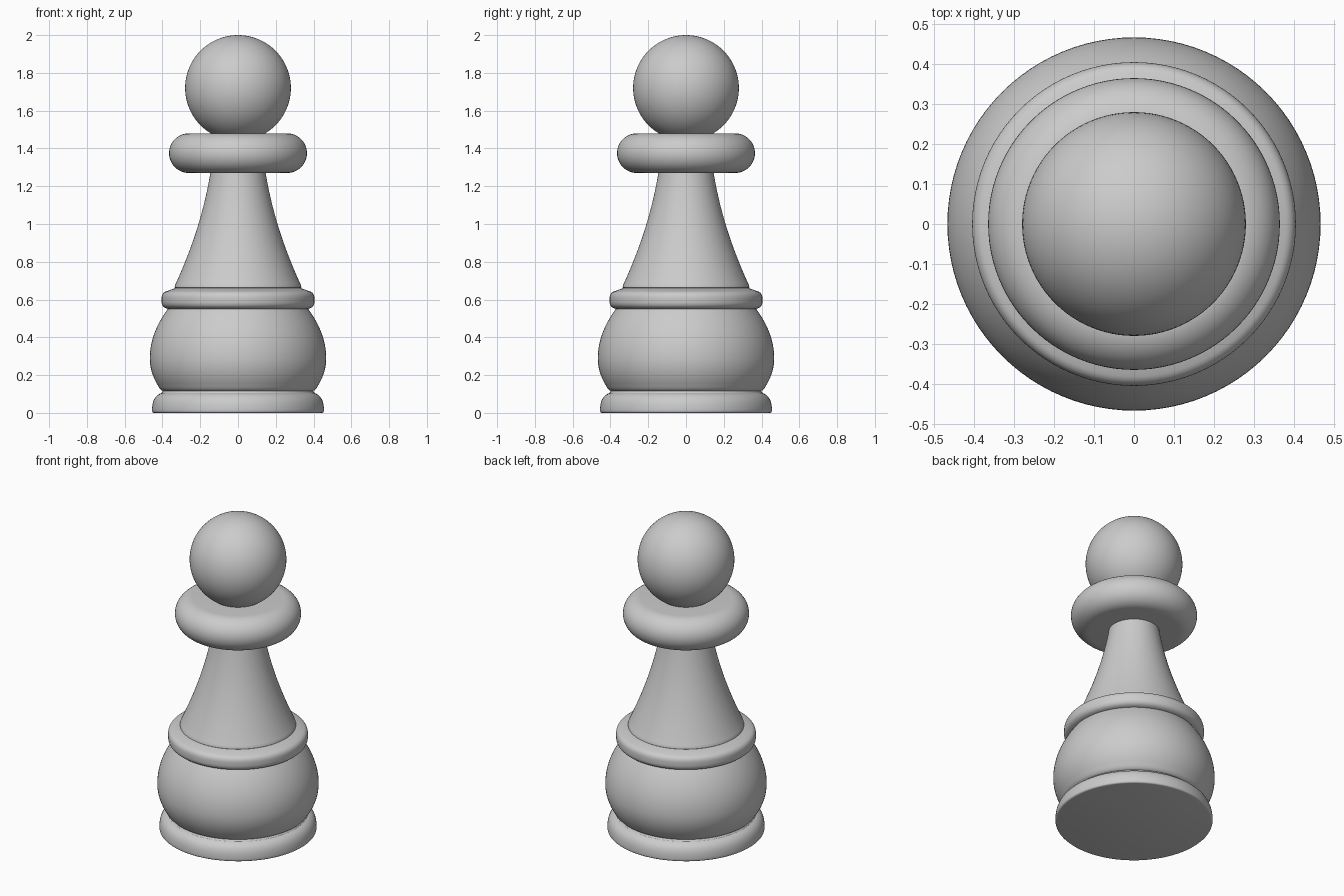
import bpy
import bmesh
from math import sin, cos, pi, radians

SEGMENTS = 96

cube = bpy.data.objects.get("Cube")
if cube:
    bpy.data.objects.remove(cube, do_unlink=True)

grey = bpy.data.materials.new("plain grey")
grey.use_nodes = True
colour = (0.6, 0.6, 0.6, 1)
grey.diffuse_color = colour
grey.node_tree.nodes["Principled BSDF"].inputs["Base Color"].default_value = colour


def arc(r, z, size_r, size_z, start, end, steps):
    """Profile points along an elliptical arc, angles in degrees."""
    angles = [radians(start + (end - start) * i / steps) for i in range(steps + 1)]
    return [(r + size_r * cos(a), z + size_z * sin(a)) for a in angles]


def bezier(p0, p1, p2, steps=16):
    """Profile points along a quadratic curve."""
    ts = [i / steps for i in range(steps + 1)]
    return [tuple((1 - t) ** 2 * a + 2 * t * (1 - t) * b + t * t * c
                  for a, b, c in zip(p0, p1, p2)) for t in ts]


def lathe(name, profile):
    """Spin a bottom-to-top profile around z into a closed solid."""
    bm = bmesh.new()
    points = [(0, profile[0][1])] + profile + [(0, profile[-1][1])]
    verts = [bm.verts.new((r, 0, z)) for r, z in points]
    edges = [bm.edges.new(pair) for pair in zip(verts, verts[1:])]
    bmesh.ops.spin(bm, geom=verts + edges, cent=(0, 0, 0), axis=(0, 0, 1),
                   angle=2 * pi, steps=SEGMENTS, use_duplicate=False)
    bmesh.ops.remove_doubles(bm, verts=bm.verts, dist=0.0002)
    bmesh.ops.recalc_face_normals(bm, faces=bm.faces)
    mesh = bpy.data.meshes.new(name)
    bm.to_mesh(mesh)
    bm.free()
    mesh.materials.append(grey)
    obj = bpy.data.objects.new(name, mesh)
    bpy.context.collection.objects.link(obj)
    bpy.ops.object.select_all(action="DESELECT")
    obj.select_set(True)
    bpy.context.view_layer.objects.active = obj
    bpy.ops.object.shade_smooth_by_angle(angle=radians(35))


# Foot with a rounded shoulder
lathe("base", arc(0.445, 0.01, 0.01, 0.01, -90, 0, 3)
      + bezier((0.455, 0.02), (0.453, 0.09), (0.405, 0.105), 10)
      + [(0.395, 0.12)])

# Bulging drum, widest a little below its middle
lathe("body", bezier((0.395, 0.115), (0.412, 0.119), (0.425, 0.147), 5)
      + bezier((0.425, 0.147), (0.467, 0.215), (0.467, 0.29))
      + bezier((0.467, 0.29), (0.467, 0.42), (0.372, 0.55)))

# Rounded ring above the drum
lathe("waist_ring", [(0.36, 0.548)]
      + bezier((0.365, 0.55), (0.405, 0.555), (0.405, 0.59), 8)
      + bezier((0.405, 0.605), (0.405, 0.638), (0.375, 0.645), 8)
      + [(0.33, 0.662)])

# Flared stem
lathe("stem", [(0.33, 0.66), (0.336, 0.664), (0.334, 0.675)]
      + bezier((0.33, 0.683), (0.19, 0.99), (0.145, 1.28), 20))

# Thick collar with a full-round edge
lathe("collar", arc(0.26, 1.375, 0.105, 0.105, -90, 90, 24))

# Ball head
lathe("head", arc(0, 1.72, 0.28, 0.28, -90, 90, 48))
